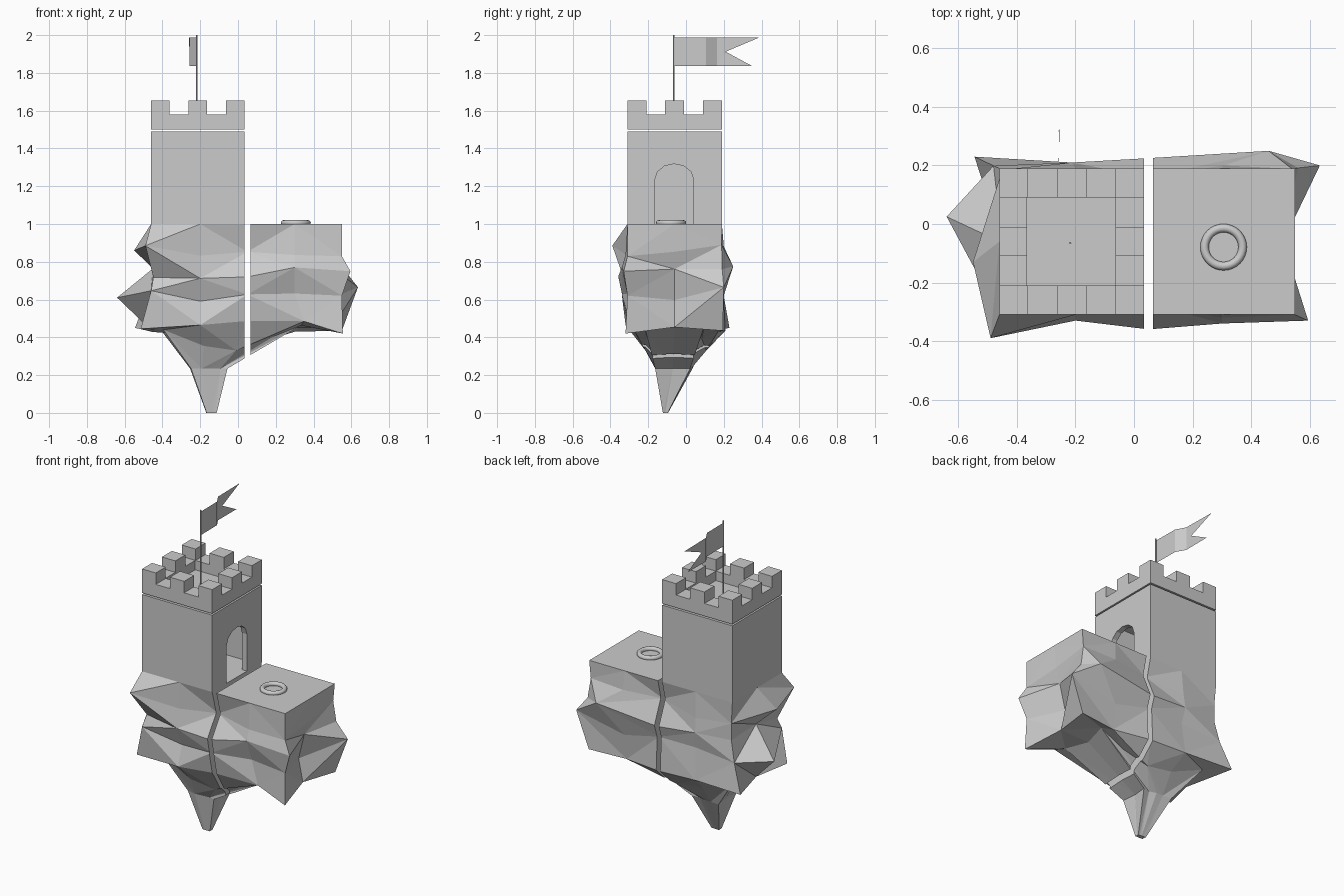
import bpy, bmesh, math, random
from mathutils import Vector

if "Cube" in bpy.data.objects:
    bpy.data.objects.remove(bpy.data.objects["Cube"])

random.seed(4)
CX, CY = -0.213, -0.06          # tower axis


def finish(name, bm):
    bmesh.ops.recalc_face_normals(bm, faces=bm.faces)
    me = bpy.data.meshes.new(name)
    bm.to_mesh(me)
    bm.free()
    ob = bpy.data.objects.new(name, me)
    bpy.context.collection.objects.link(ob)
    return ob


def box(name, x0, x1, y0, y1, z0, z1):
    bm = bmesh.new()
    bmesh.ops.create_cube(bm, size=1)
    for v in bm.verts:
        v.co = ((x0 + x1) / 2 + v.co.x * (x1 - x0),
                (y0 + y1) / 2 + v.co.y * (y1 - y0),
                (z0 + z1) / 2 + v.co.z * (z1 - z0))
    return finish(name, bm)


def cut(ob, cutter):
    m = ob.modifiers.new("cut", 'BOOLEAN')
    m.operation, m.solver, m.object = 'DIFFERENCE', 'EXACT', cutter
    cutter.hide_render = True
    cutter.hide_set(True)


# Floating rock: flat-topped outline with craggy rings pushed outwards
outline = [(-.46, -.31), (-.2, -.31), (.05, -.31), (.3, -.31), (.55, -.31), (.55, -.06),
           (.55, .19), (.3, .19), (.05, .19), (-.2, .19), (-.46, .19), (-.46, -.06)]
outward = [(-.4, -1), (0, -1), (0, -1), (0, -1), (.9, -.3), (1, 0),
           (1, .15), (.6, 1), (0, 1), (-.6, 1), (-1, .45), (-1, .4)]
crags = [(0.86, [8, 0, -4, 1, 0, -1, -1, 1, -3, 1, -1, 1]),
         (0.74, [-3, 2, 5, 3, 5, -4, 1, 6, 3.5, 2, -1, -1]),
         (0.62, [0, -3, 3, -2, 0, -8, 8.5, 0, 1, 0, 2, 18]),
         (0.46, [-4, 1, 0, 0, 1, -5, 0, -2, 2, 2, 9, -1])]
# A few distinct spikes, placed by (ring, point)
spikes = {(1, 0): (-.49, -.39, .885), (2, 4): (.595, -.33, .75), (3, 6): (.635, .2, .665),
          (4, 4): (.555, -.32, .42), (4, 6): (.55, .195, .435), (4, 0): (-.515, -.285, .445),
          (3, 11): (-.64, .025, .61), (2, 7): (.46, .25, .775), (1, 11): (-.55, -.13, .86),
          (4, 10): (-.545, .23, .45), (4, 7): (.3, .17, .43), (4, 3): (.35, -.3, .485)}
rings = [[Vector((x, y, 1.0)) for x, y in outline]]
for z, offs in crags:
    ring = []
    for i, ((x, y), (u, w), o) in enumerate(zip(outline, outward, offs)):
        jitter = random.uniform(-.035, .035)
        spot = spikes.get((len(rings), i))
        ring.append(Vector(spot or (x + u * o / 100, y + w * o / 100, z + jitter)))
    rings.append(ring)
# Underside narrowing to an off-centre point
rim = rings[-1]
for kx, ky, cx, cy, z in ((.68, .62, -.14, -.06, .33), (.18, .36, -.19, -.075, .235),
                          (.05, .05, -.148, -.112, 0)):
    rise = .4 if kx > .5 else 0
    rings.append([Vector((cx + (p.x - cx) * kx, cy + (p.y - cy) * ky,
                          z + rise * max(0, abs(cx + (p.x - cx) * kx + .06) - .06)))
                  for p in rim])


def rock(name, x_cut, side):
    bm = bmesh.new()
    vs = [[bm.verts.new(p) for p in r] for r in rings]
    n = len(outline)
    for r, (a, b) in enumerate(zip(vs, vs[1:])):
        for i in range(n):
            j = (i + 1) % n
            if (i + r) % 2:
                bm.faces.new((a[i], a[j], b[j]))
                bm.faces.new((a[i], b[j], b[i]))
            else:
                bm.faces.new((a[i], a[j], b[i]))
                bm.faces.new((a[j], b[j], b[i]))
    bm.faces.new(vs[0])
    bm.faces.new(vs[-1])
    bmesh.ops.recalc_face_normals(bm, faces=bm.faces)
    bmesh.ops.bisect_plane(bm, geom=bm.verts[:] + bm.edges[:] + bm.faces[:],
                           plane_co=(x_cut, 0, 0), plane_no=(side, 0, 0), clear_outer=True)
    bmesh.ops.holes_fill(bm, edges=[e for e in bm.edges if e.is_boundary], sides=0)
    return finish(name, bm)


rock("tower_rock", .035, 1)
rock("courtyard_rock", .065, -1)

# Hollow tower with an arched doorway on the right
tower = box("tower", -.46, .035, -.31, .19, 1.0, 1.49)
cut(tower, box("tower_cavity", -.425, 0, -.275, .155, .95, 1.455))
bm = bmesh.new()
prof = [(-.165, .95), (.04, .95)]
prof += [(-.0625 + .1025 * math.cos(a), 1.235 + .083 * math.sin(a))
         for a in (math.pi * i / 6 for i in range(7))]
f = bm.faces.new([bm.verts.new((-.1, y, z)) for y, z in prof])
ext = bmesh.ops.extrude_face_region(bm, geom=[f])
bmesh.ops.translate(bm, vec=(.2, 0, 0),
                    verts=[g for g in ext["geom"] if isinstance(g, bmesh.types.BMVert)])
cut(tower, finish("door_cutter", bm))

# Crown: low parapet with the crenels and the roof well cut out
crown = box("crown", -.46, .035, -.31, .19, 1.5, 1.653)
cut(crown, box("roof_well", -.365, -.063, -.21, .09, 1.52, 1.8))
for s in (-1, 1):
    x, y = CX + s * .1, CY + s * .1
    cut(crown, box("crenel_x", x - .05, x + .05, -.5, .4, 1.58, 1.8))
    cut(crown, box("crenel_y", -.6, .2, y - .05, y + .05, 1.58, 1.8))

# Flag pole and swallow-tailed flag
bpy.ops.mesh.primitive_cylinder_add(vertices=8, radius=.004, depth=.48,
                                    location=(-.218, -.065, 1.76))
bpy.context.object.name = "flag_pole"
bm = bmesh.new()
top, bot = ([bm.verts.new((x, y, z)) for x, y in
             ((-.22, -.063), (-.222, .105), (-.256, .165))] for z in (1.987, 1.837))
for i in range(2):
    bm.faces.new((top[i], top[i + 1], bot[i + 1], bot[i]))
notch = bm.verts.new((-.257, .21, 1.912))
tip_t = bm.verts.new((-.26, .387, 1.987))
tip_b = bm.verts.new((-.255, .349, 1.837))
bm.faces.new((top[2], tip_t, notch))
bm.faces.new((top[2], notch, bot[2]))
bm.faces.new((bot[2], notch, tip_b))
finish("flag", bm)

# Stone ring on the courtyard
bpy.ops.mesh.primitive_torus_add(location=(.306, -.079, 1.006), major_radius=.065,
                                 minor_radius=.0145, major_segments=32, minor_segments=12)
bpy.context.object.name = "well_ring"
bpy.ops.object.shade_smooth()
